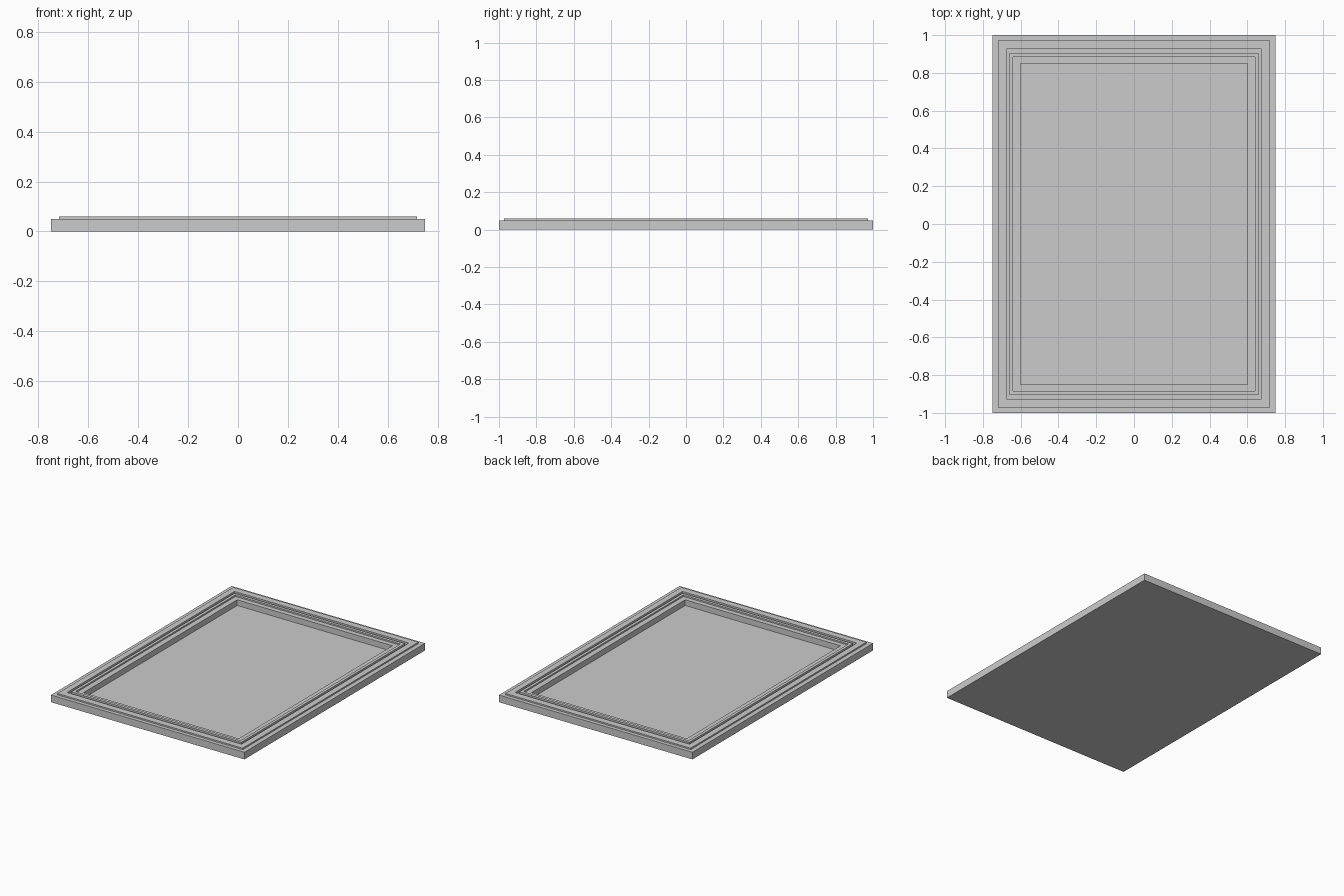
import bpy, bmesh

if "Cube" in bpy.data.objects:
    bpy.data.objects.remove(bpy.data.objects["Cube"])

# Stepped moulding: half-width, half-depth, height, from outer base to inner panel
PROFILE = [
    (0.75, 1.0, 0.0), (0.75, 1.0, 0.05),
    (0.718, 0.974, 0.05), (0.718, 0.974, 0.06),
    (0.676, 0.927, 0.06), (0.676, 0.927, 0.045),
    (0.66, 0.906, 0.045), (0.66, 0.906, 0.06),
    (0.64, 0.885, 0.06), (0.64, 0.885, 0.05),
    (0.602, 0.851, 0.05), (0.602, 0.851, 0.01),
]


def ring(bm, x, y, z):
    return [bm.verts.new((sx * x, sy * y, z))
            for sx, sy in ((-1, -1), (1, -1), (1, 1), (-1, 1))]


# Frame moulding with closed back and recessed picture panel
bm = bmesh.new()
rings = [ring(bm, *p) for p in PROFILE]
for a, b in zip(rings, rings[1:]):
    for i in range(4):
        j = (i + 1) % 4
        bm.faces.new((a[i], a[j], b[j], b[i]))
bm.faces.new(rings[0][::-1])
bm.faces.new(rings[-1])
bmesh.ops.recalc_face_normals(bm, faces=bm.faces)
mesh = bpy.data.meshes.new("picture_frame")
bm.to_mesh(mesh)
bm.free()
frame = bpy.data.objects.new("picture_frame", mesh)
bpy.context.collection.objects.link(frame)
